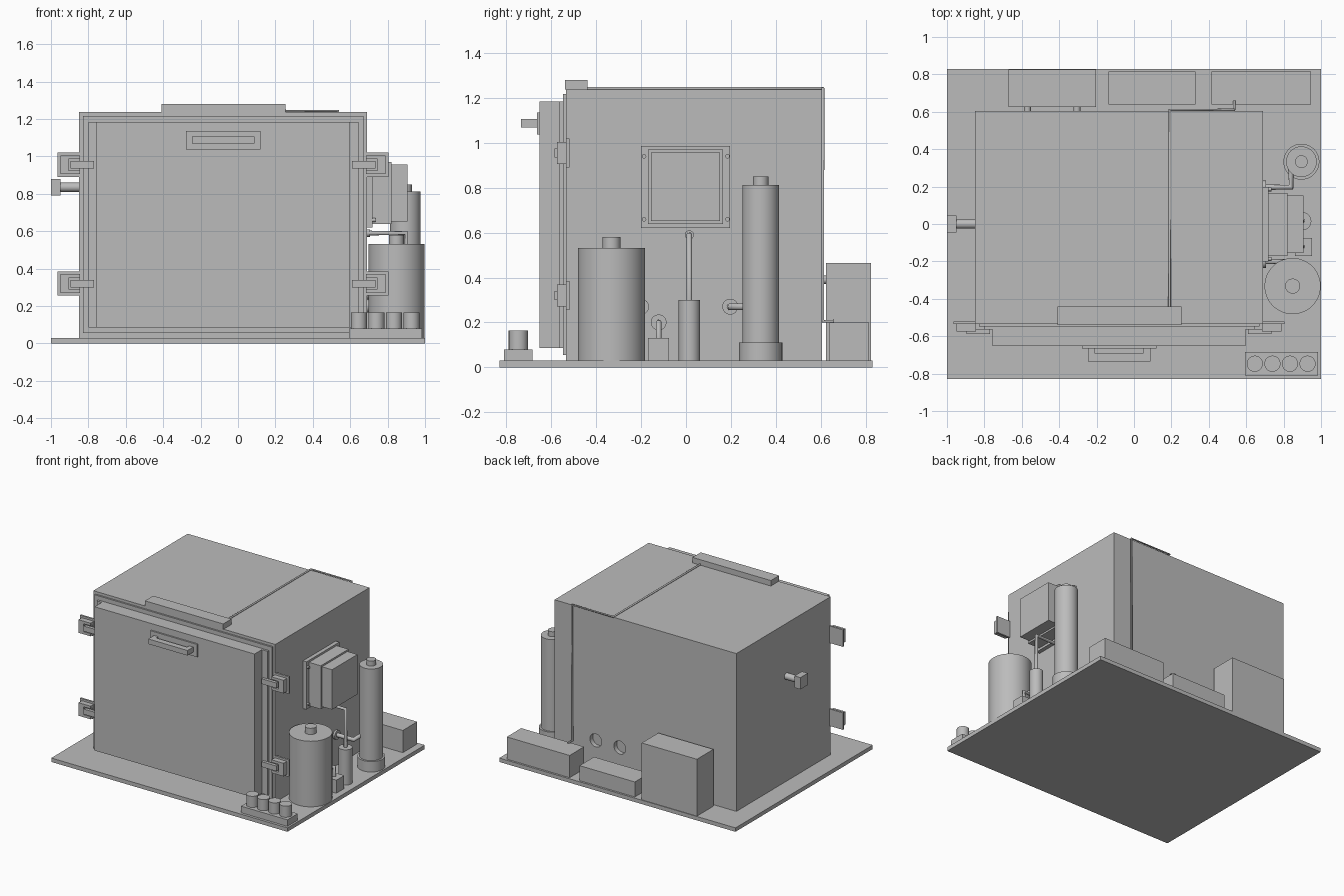
import bpy, math
from mathutils import Vector

if "Cube" in bpy.data.objects:
    bpy.data.objects.remove(bpy.data.objects["Cube"], do_unlink=True)

grey = bpy.data.materials.new("plain_grey")
grey.use_nodes = True
GREY = (0.5, 0.5, 0.5, 1)
grey.diffuse_color = GREY
grey.node_tree.nodes["Principled BSDF"].inputs["Base Color"].default_value = GREY


def finish(name):
    ob = bpy.context.object
    ob.name = name
    ob.data.materials.append(grey)
    return ob


def box(name, x, y, z):
    """Box from (min, max) pairs."""
    bpy.ops.mesh.primitive_cube_add(size=1, location=[sum(p) / 2 for p in (x, y, z)])
    ob = finish(name)
    ob.scale = [p[1] - p[0] for p in (x, y, z)]
    bpy.ops.object.transform_apply(location=False, rotation=False)
    return ob


def rod(name, a, b, r, sides=40):
    """Cylinder between two points."""
    a, b = Vector(a), Vector(b)
    d = b - a
    bpy.ops.mesh.primitive_cylinder_add(
        vertices=sides, radius=r, depth=d.length, location=(a + b) / 2,
        rotation=d.to_track_quat("Z", "Y").to_euler())
    ob = finish(name)
    bpy.ops.object.shade_smooth_by_angle(angle=math.radians(35))
    return ob


def pipe(name, pts, r):
    """Bevelled curve along points, turned into a mesh."""
    cu = bpy.data.curves.new(name, "CURVE")
    cu.dimensions = "3D"
    cu.bevel_depth, cu.bevel_resolution, cu.use_fill_caps = r, 3, True
    sp = cu.splines.new("POLY")
    sp.points.add(len(pts) - 1)
    for p, co in zip(sp.points, pts):
        p.co = (*co, 1)
    ob = bpy.data.objects.new(name, cu)
    bpy.context.collection.objects.link(ob)
    bpy.ops.object.select_all(action="DESELECT")
    ob.select_set(True)
    bpy.context.view_layer.objects.active = ob
    bpy.ops.object.convert(target="MESH")
    return finish(name)


F = 0.03      # floor level on the base plate
WALL = 0.69   # equipment side wall

# Base and chamber with two recessed ports in the back
box("base_plate", (-1, 1), (-0.83, 0.83), (0, F))
chamber = box("chamber", (-0.85, WALL), (-0.52, 0.605), (F, 1.238))
for i, x in enumerate((0.137, 0.34)):
    cutter = rod(f"port_cutter_{i}", (x, 0.57, 0.255), (x, 0.7, 0.255), 0.05)
    cutter.hide_render = True
    cutter.hide_viewport = True
    mod = chamber.modifiers.new("port", "BOOLEAN")
    mod.operation, mod.object, mod.solver = "DIFFERENCE", cutter, "EXACT"

# Front flange, gasket and door
box("front_flange", (-0.85, WALL), (-0.535, -0.52), (F, 1.238))
box("door_gasket", (-0.83, 0.67), (-0.548, -0.535), (0.055, 1.217))
box("door_plate", (-0.80, 0.645), (-0.565, -0.548), (0.085, 1.185))
box("door", (-0.757, 0.597), (-0.653, -0.565), (0.085, 1.185))

# Door handle
box("handle_plate", (-0.277, 0.12), (-0.665, -0.653), (1.038, 1.135))
box("handle_bar", (-0.245, 0.087), (-0.735, -0.69), (1.068, 1.107))
for x in (-0.245, 0.052):
    box("handle_leg", (x, x + 0.035), (-0.69, -0.665), (1.068, 1.107))

# Door latches on flange ears, mirrored about the chamber centre line
CX = -0.08
for z in (0.32, 0.955):
    for s in (-1, 1):
        def span(a, b):
            return tuple(sorted((CX + s * a, CX + s * b)))
        box("flange_ear", span(0.77, 0.885), (-0.535, -0.52), (z - 0.065, z + 0.065))
        box("latch_back", span(0.825, 0.868), (-0.575, -0.535), (z - 0.05, z + 0.05))
        box("latch_base", span(0.765, 0.825), (-0.55, -0.535), (z - 0.05, z + 0.05))
        for dz in (-0.04, 0.04):
            box("latch_jaw", span(0.765, 0.825), (-0.575, -0.55),
                (z + dz - 0.01, z + dz + 0.01))
        box("latch_bar", span(0.69, 0.815), (-0.587, -0.562), (z - 0.02, z + 0.02))

# Roof box and cable running over the roof and down the back
box("roof_box", (-0.41, 0.253), (-0.54, -0.44), (1.238, 1.28))
pipe("roof_cable", [(0.19, -0.45, 1.243), (0.19, 0.61, 1.243), (0.535, 0.61, 1.243),
                    (0.535, 0.61, 0.205), (0.535, 0.66, 0.205)], 0.007)

# Side knob
rod("knob_shaft", (-0.95, 0, 0.835), (-0.84, 0, 0.835), 0.025)
box("knob", (-1, -0.95), (-0.045, 0.045), (0.79, 0.88))

# Side unit on its bolted flange
box("unit_flange", (WALL, 0.72), (-0.2, 0.197), (0.62, 0.985))
box("unit_body", (0.72, 0.82), (-0.17, 0.165), (0.638, 0.97))
box("unit_cover", (0.82, 0.905), (-0.155, 0.152), (0.652, 0.957))
for y in (-0.187, 0.185):
    for z in (0.66, 0.94):
        rod("flange_bolt", (0.715, y, z), (0.735, y, z), 0.01, 16)

# Upright cylinders
rod("large_tank", (0.848, -0.332, F), (0.848, -0.332, 0.532), 0.15, 64)
rod("large_tank_cap", (0.848, -0.332, 0.53), (0.848, -0.332, 0.58), 0.04)
rod("tall_tank_foot", (0.895, 0.333, F), (0.895, 0.333, 0.11), 0.096, 48)
rod("tall_tank", (0.895, 0.333, 0.1), (0.895, 0.333, 0.812), 0.082, 48)
rod("tall_tank_cap", (0.895, 0.333, 0.81), (0.895, 0.333, 0.85), 0.034)
rod("small_pump", (0.9, 0.015, F), (0.9, 0.015, 0.3), 0.048)
box("valve_box", (0.86, 0.952), (-0.17, -0.075), (F, 0.13))

# Pipes to the wall with round flanges
pipe("pump_pipe", [(0.9, 0.015, 0.29), (0.9, 0.015, 0.59), (0.68, 0.015, 0.59)], 0.013)
pipe("valve_pipe", [(0.9, -0.122, 0.12), (0.9, -0.122, 0.2), (0.68, -0.122, 0.2)], 0.013)
pipe("tall_tank_pipe", [(0.68, 0.197, 0.27), (0.84, 0.197, 0.27), (0.84, 0.3, 0.27)], 0.016)
pipe("large_tank_pipe", [(0.68, -0.2, 0.27), (0.8, -0.2, 0.27), (0.8, -0.26, 0.27)], 0.016)
for y, z, r in ((0.015, 0.59, 0.02), (-0.122, 0.2, 0.035), (0.197, 0.27, 0.035), (-0.2, 0.27, 0.035)):
    rod("wall_flange", (WALL - 0.01, y, z), (WALL + 0.015, y, z), r)

# Button console
box("button_console", (0.593, 0.985), (-0.81, -0.685), (F, 0.08))
for i in range(4):
    x = 0.646 + i * 0.094
    rod("button", (x, -0.747, 0.075), (x, -0.747, 0.165), 0.043)

# Rear cabinets and plugs
box("tall_cabinet", (-0.67, -0.203), (0.625, 0.825), (F, 0.465))
box("middle_cabinet", (-0.137, 0.33), (0.64, 0.815), (F, 0.145))
box("side_cabinet", (0.415, 0.947), (0.64, 0.815), (F, 0.2))
for x in (-0.57, -0.305):
    rod("cabinet_plug", (x, 0.6, 0.39), (x, 0.63, 0.39), 0.018, 20)
